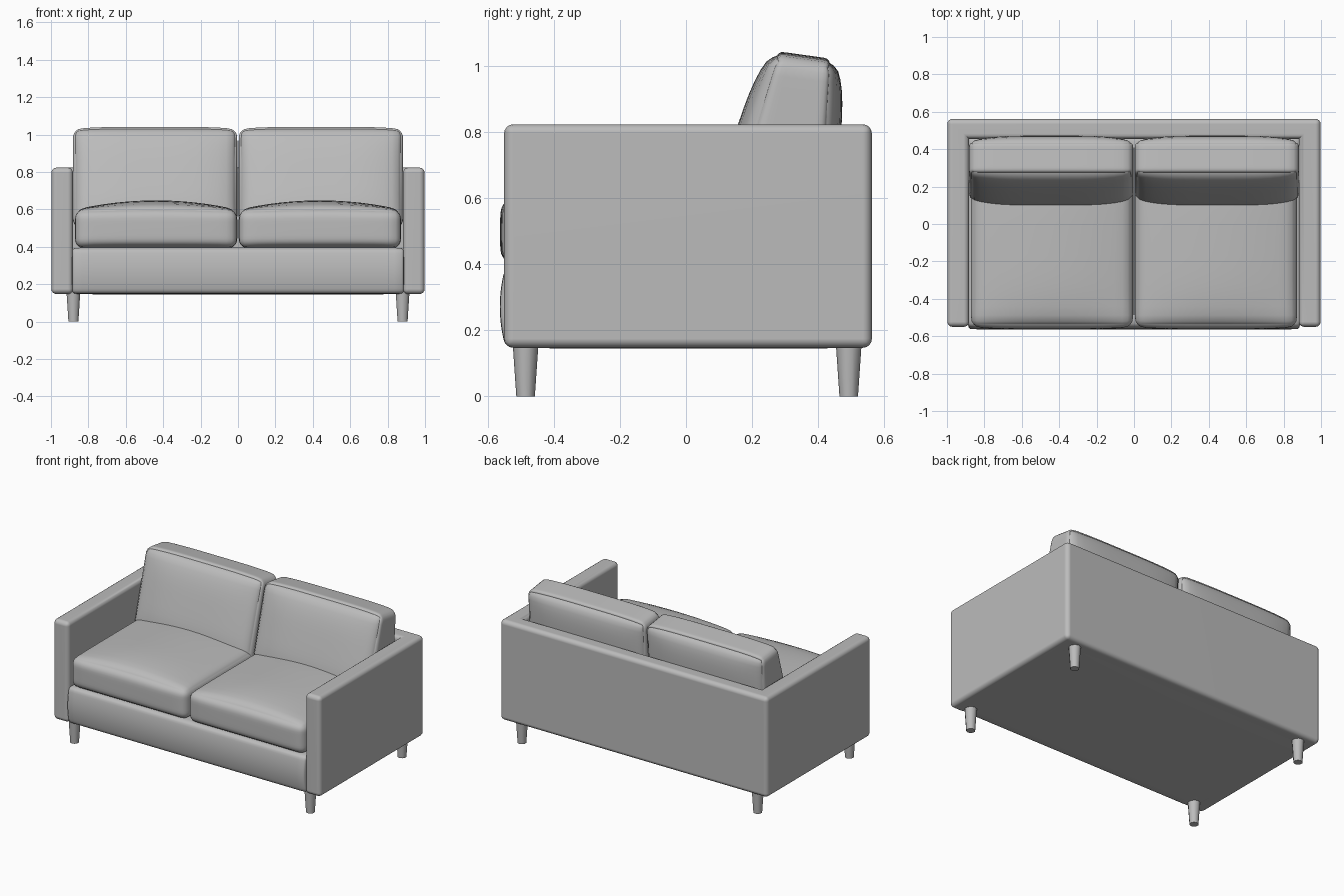
import bpy, bmesh
from math import sin, pi, radians
from mathutils import Vector, Matrix

cube = bpy.data.objects.get("Cube")
if cube:
    bpy.data.objects.remove(cube, do_unlink=True)

# One upholstery colour for everything
GREY = (0.5, 0.5, 0.5, 1.0)
fabric = bpy.data.materials.new("grey_fabric")
fabric.use_nodes = True
fabric.diffuse_color = GREY
bsdf = fabric.node_tree.nodes["Principled BSDF"]
bsdf.inputs["Base Color"].default_value = GREY
bsdf.inputs["Roughness"].default_value = 0.8


def finish(name, bm, weighted=False):
    """Turn a bmesh into a smooth-shaded object with the fabric material."""
    bmesh.ops.recalc_face_normals(bm, faces=bm.faces)
    mesh = bpy.data.meshes.new(name)
    bm.to_mesh(mesh)
    bm.free()
    mesh.materials.append(fabric)
    obj = bpy.data.objects.new(name, mesh)
    bpy.context.collection.objects.link(obj)
    bpy.ops.object.select_all(action="DESELECT")
    obj.select_set(True)
    bpy.context.view_layer.objects.active = obj
    bpy.ops.object.shade_smooth_by_angle(angle=radians(40))
    if weighted:
        obj.modifiers.new("flat_panels", "WEIGHTED_NORMAL").keep_sharp = True
    return obj


def soft_box(name, low, high, radius, shape=None, cuts=17):
    """Rounded box; shape(point, uvw) may then puff or lean its points."""
    low, high = Vector(low), Vector(high)
    centre, half = (low + high) / 2, (high - low) / 2
    bm = bmesh.new()
    bmesh.ops.create_cube(bm, size=2)
    bmesh.ops.subdivide_edges(bm, edges=bm.edges, cuts=cuts, use_grid_fill=True)
    for v in bm.verts:
        # crowd the grid towards the edges, then round them
        uvw = Vector([sin(c * pi / 2) for c in v.co])
        q = Vector([a * h for a, h in zip(uvw, half)])
        inner = Vector([max(radius - h, min(h - radius, a)) for a, h in zip(q, half)])
        p = centre + inner + (q - inner).normalized() * radius
        v.co = shape(p, uvw) if shape else p
    return finish(name, bm)


def dome(a, b):
    return (1 - a ** 4) * (1 - b ** 4)


# Arms and back: one U-shaped outline, extruded and rounded
OUT, IN, FRONT, BACK, INNER_BACK = 0.998, 0.882, -0.55, 0.562, 0.455
half_outline = [(IN, INNER_BACK), (IN, FRONT), (OUT, FRONT), (OUT, BACK)]
outline = half_outline + [(-x, y) for x, y in reversed(half_outline)]
bm = bmesh.new()
base = bm.faces.new([bm.verts.new((x, y, 0.147)) for x, y in outline])
top = bmesh.ops.extrude_face_region(bm, geom=[base])["geom"]
bmesh.ops.translate(bm, vec=(0, 0, 0.676),
                    verts=[g for g in top if isinstance(g, bmesh.types.BMVert)])
bmesh.ops.recalc_face_normals(bm, faces=bm.faces)
bmesh.ops.bevel(bm, geom=[e for e in bm.edges if e.is_convex], offset=0.028,
                segments=4, profile=0.5, affect="EDGES", clamp_overlap=True)
finish("arms_and_back", bm, weighted=True)


# Seat base with a gently padded front
def pad_front(p, n):
    if n.y < 0:
        p.y += 0.018 * n.y * (1 - n.z ** 2)
    return p


soft_box("seat_base", (-0.888, -0.545, 0.147), (0.888, 0.47, 0.395), 0.022, pad_front)
soft_box("underside", (-0.975, -0.525, 0.145), (0.975, 0.54, 0.2), 0.01, cuts=3)


# Seat cushions: crowned top, slightly full front
def puff_seat(p, n):
    if n.z > 0:
        p.z += 0.05 * n.z * (1 - n.x ** 2) * (1 - 0.75 * n.y ** 4)
    if n.y < 0:
        p.y += 0.012 * n.y * dome(n.x, n.z)
    return p


# Back cushions: thick below, leaning back, full in front and behind
def puff_back(p, n):
    front = (1 - n.y) / 2
    height = (n.z + 1) / 2
    p.y += 0.3 * (p.z - 0.64) * front + 0.06 * (p.z - 0.9) * (1 - front)
    p.y -= 0.055 * front * dome(n.x, n.z) * (1 - 0.4 * height)
    p.y += 0.035 * (1 - front) * dome(n.x, n.z)
    p.z -= 0.14 * height * (p.y - 0.29)
    p.z += 0.012 * height * (1 - n.x ** 4)
    return p


for side, label in ((1, "left"), (-1, "right")):
    xs = sorted((side * 0.004, side * 0.872))
    soft_box(label + "_seat_cushion", (xs[0], -0.55, 0.392), (xs[1], 0.38, 0.598),
             0.05, puff_seat)
    xs = sorted((side * 0.004, side * 0.882))
    soft_box(label + "_back_cushion", (xs[0], 0.15, 0.5), (xs[1], 0.44, 1.03),
             0.045, puff_back)
    # Tapered legs
    for y, end in ((-0.485, "front"), (0.492, "back")):
        bm = bmesh.new()
        bmesh.ops.create_cone(bm, cap_ends=True, segments=10, radius1=0.028,
                              radius2=0.039, depth=0.16,
                              matrix=Matrix.Translation((side * 0.88, y, 0.08)))
        finish(f"{end}_{label}_leg", bm)
